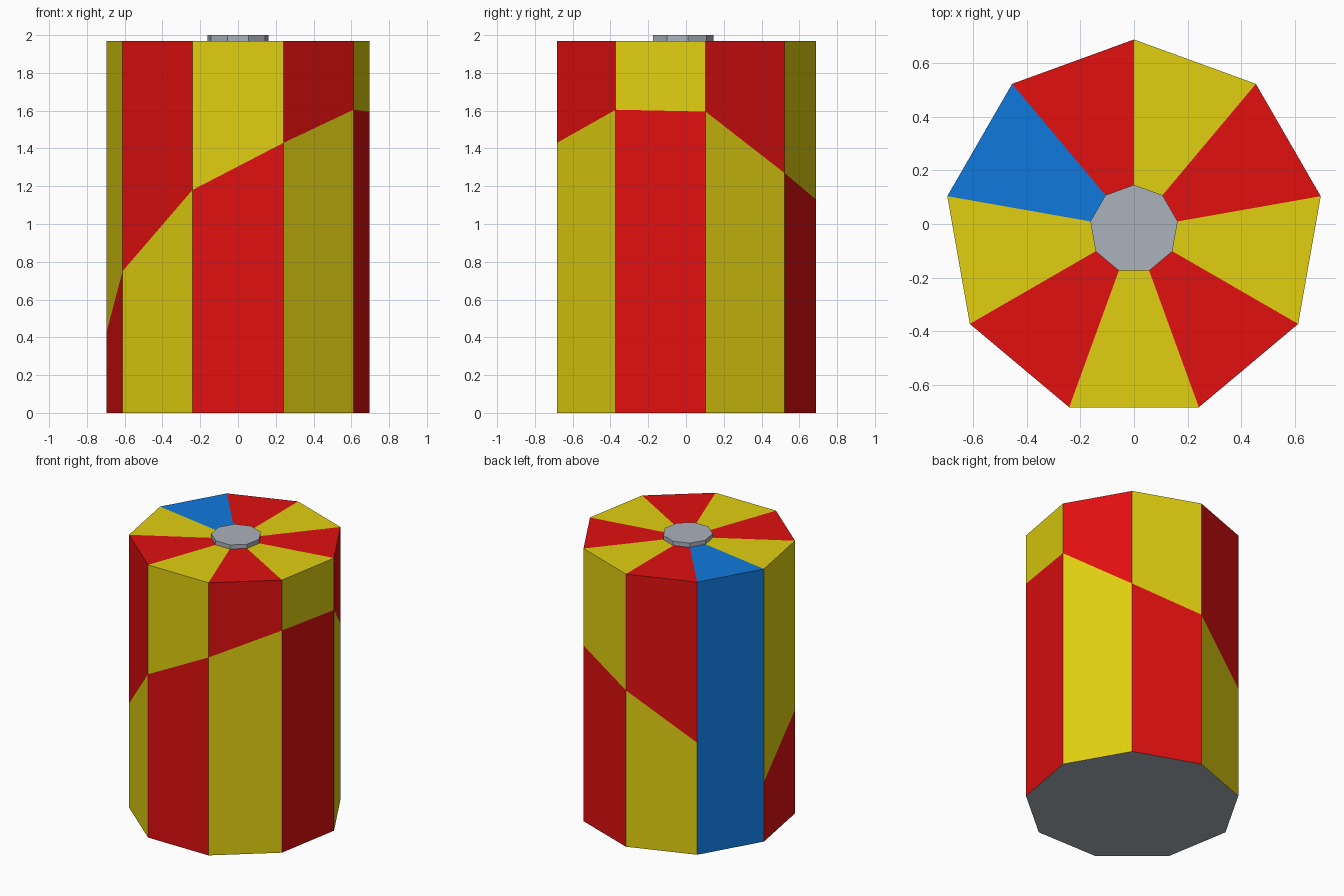
import bpy, bmesh, math
from mathutils import Vector

cube = bpy.data.objects.get("Cube")
if cube:
    bpy.data.objects.remove(cube, do_unlink=True)

SIDES = 9
CENTRE_Y = -0.019
BODY_R, CAP_R = 0.706, 0.165
BODY_TOP, CAP_TOP = 1.97, 2.0


def material(name, colour):
    mat = bpy.data.materials.new(name)
    mat.use_nodes = True
    mat.diffuse_color = (*colour, 1)
    mat.node_tree.nodes["Principled BSDF"].inputs["Base Color"].default_value = (*colour, 1)
    return mat


red = material("red", (0.75, 0.005, 0.005))
yellow = material("yellow", (0.75, 0.63, 0.005))
blue = material("blue", (0.005, 0.19, 0.72))
grey = material("grey", (0.41, 0.445, 0.5))
RED, YELLOW, BLUE, GREY = range(4)


def point(i, radius, z):
    a = math.radians(170) + math.tau * i / SIDES
    return Vector((radius * math.cos(a), CENTRE_Y + radius * math.sin(a), z))


def ring(bm, radius, heights):
    return [bm.verts.new(point(i, radius, z)) for i, z in enumerate(heights)]


def finish(bm, name, mats):
    bmesh.ops.recalc_face_normals(bm, faces=bm.faces)
    mesh = bpy.data.meshes.new(name)
    bm.to_mesh(mesh)
    bm.free()
    for m in mats:
        mesh.materials.append(m)
    obj = bpy.data.objects.new(name, mesh)
    bpy.context.collection.objects.link(obj)
    return obj


# Body: panels split by a rising and falling line, one panel plain blue
split = [0.43, 0.75, 1.18, 1.43, 1.605, 1.595, 1.27, 1.13, 0.81]
bm = bmesh.new()
base = ring(bm, BODY_R, [0] * SIDES)
middle = ring(bm, BODY_R, split)
rim = ring(bm, BODY_R, [BODY_TOP] * SIDES)
inner = ring(bm, CAP_R, [BODY_TOP] * SIDES)
for i in range(SIDES):
    j = (i + 1) % SIDES
    upper, lower = (YELLOW, RED) if i % 2 == 0 else (RED, YELLOW)
    if i == SIDES - 1:
        upper = lower = BLUE
    for a, b, colour in ((base, middle, lower), (middle, rim, upper), (rim, inner, upper)):
        bm.faces.new((a[i], a[j], b[j], b[i])).material_index = colour
bm.faces.new(base).material_index = GREY
finish(bm, "body", [red, yellow, blue, grey])

# Cap: low raised disc in the middle of the top
bm = bmesh.new()
low = ring(bm, CAP_R, [BODY_TOP] * SIDES)
high = ring(bm, CAP_R, [CAP_TOP] * SIDES)
for i in range(SIDES):
    j = (i + 1) % SIDES
    bm.faces.new((low[i], low[j], high[j], high[i]))
bm.faces.new(high)
bm.faces.new(low)
finish(bm, "top_cap", [grey])
